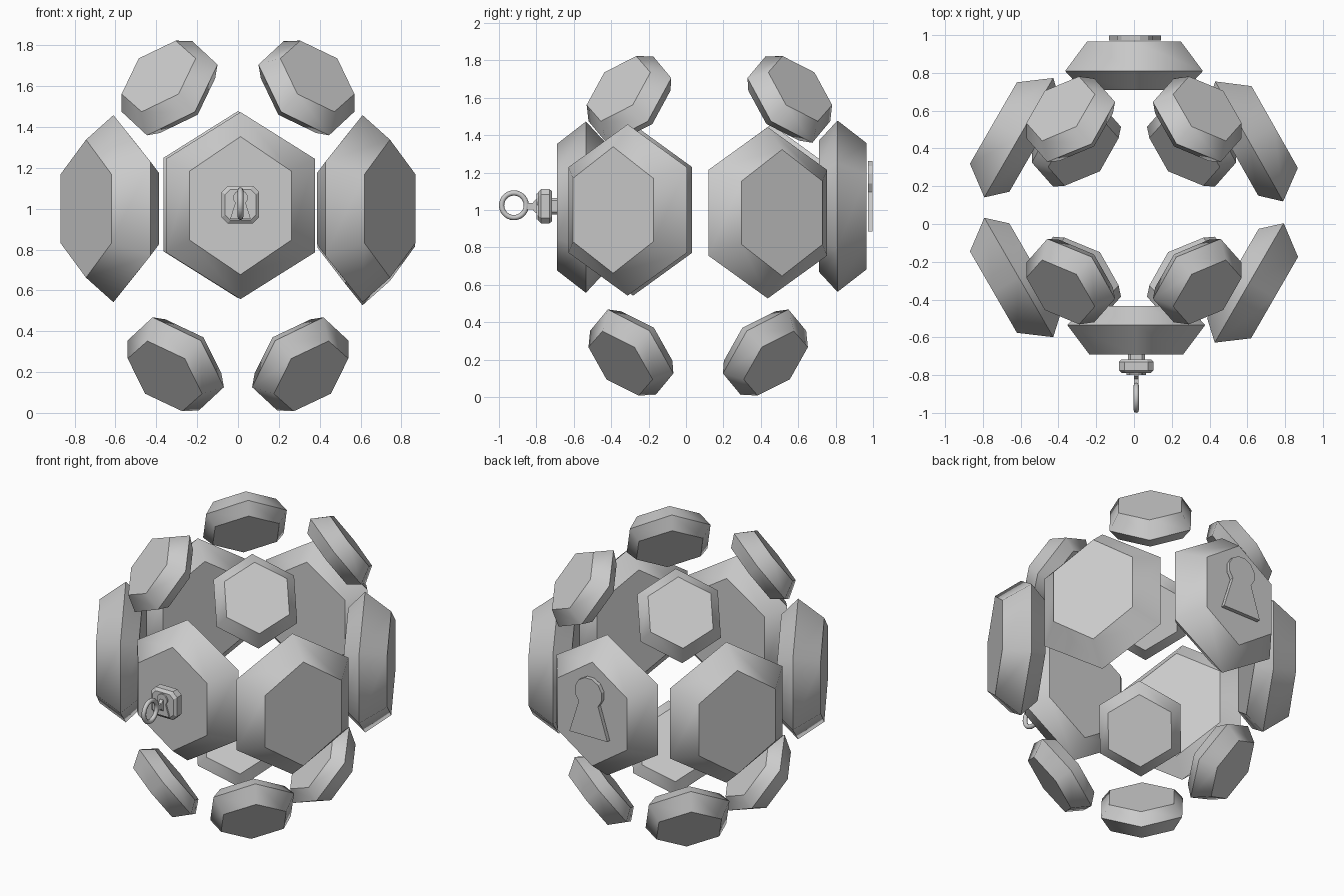
import bpy, bmesh, math
from mathutils import Vector, Matrix

if "Cube" in bpy.data.objects:
    bpy.data.objects.remove(bpy.data.objects["Cube"])


def finish(bm, name, matrix=Matrix()):
    bmesh.ops.recalc_face_normals(bm, faces=bm.faces)
    me = bpy.data.meshes.new(name)
    bm.to_mesh(me)
    bm.free()
    ob = bpy.data.objects.new(name, me)
    ob.matrix_world = matrix
    bpy.context.collection.objects.link(ob)
    return ob


def frame(center, normal):
    """Local z along the normal, local y as close to world up as possible."""
    n = Vector(normal).normalized()
    up = (Vector((0, 0, 1)) - n * n.z).normalized()
    right = up.cross(n)
    return Matrix.Translation(center) @ Matrix((right, up, n)).transposed().to_4x4()


def loft(name, loops, matrix, smooth_sides=False):
    """Skin a stack of outlines, each (points, depth), and cap the ends."""
    bm = bmesh.new()
    rings = [[bm.verts.new((x, y, d)) for x, y in pts] for pts, d in loops]
    n = len(rings[0])
    for a, b in zip(rings, rings[1:]):
        for i in range(n):
            j = (i + 1) % n
            f = bm.faces.new((a[i], a[j], b[j], b[i]))
            f.smooth = smooth_sides
    bm.faces.new(rings[0])
    bm.faces.new(rings[-1])
    for r in rings:
        for i in range(n):
            bm.edges.get((r[i], r[(i + 1) % n])).smooth = False
    return finish(bm, name, matrix)


def hexagon(r, sx):
    return [(r * sx * math.sin(k * math.pi / 3), r * math.cos(k * math.pi / 3)) for k in range(6)]


def chamfered_square(h, c):
    return [(h, h - c), (h - c, h), (c - h, h), (-h, h - c),
            (-h, c - h), (c - h, -h), (h - c, -h), (h, c - h)]


def keyhole(s):
    """Faceted round head above a flared slot; s is the total height."""
    r, cy = 0.26 * s, 0.24 * s
    head = [(r * math.cos(math.radians(a)), cy + r * math.sin(math.radians(a)))
            for a in range(-45, 226, 30)]
    return [(0.36 * s, -0.5 * s)] + head + [(-0.36 * s, -0.5 * s)]


# Large hexagonal shell plates around the middle
plates = [("front", (0.012, -0.535, 1.015), -90), ("back", (0.0, 0.81, 1.02), 90),
          ("back_right", (0.61, 0.437, 0.985), 29.5), ("front_right", (0.61, -0.312, 1.0), -30),
          ("back_left", (-0.61, 0.457, 1.0), 150), ("front_left", (-0.61, -0.283, 1.0), 210)]
for name, c, ang in plates:
    a = math.radians(ang)
    loft(name + "_plate",
         [(hexagon(0.35, 0.9), -0.10), (hexagon(0.458, 0.92), 0.0), (hexagon(0.338, 0.85), 0.155)],
         frame(c, (math.cos(a), math.sin(a), 0)), True)

# Small hexagonal plates above and below, on the diagonals
for level, xc, yf, yb, zc, nz in (("upper", 0.335, -0.30, 0.55, 1.59, 0.58),
                                  ("lower", 0.305, -0.29, 0.42, 0.24, -0.6)):
    for sx, side in ((-1, "left"), (1, "right")):
        for sy, y, end in ((-1, yf, "front"), (1, yb, "back")):
            loft(f"{level}_{end}_{side}_plate",
                 [(hexagon(0.22, 1), -0.07), (hexagon(0.285, 0.97), 0.0), (hexagon(0.215, 1), 0.10)],
                 frame((sx * xc, y, zc), (sx * 0.53, sy * 0.60, nz)), True)

# Lock body on the front plate
lx, lz = 0.012, 1.02
lock = frame((lx, 0, lz), (0, -1, 0))
loft("lock_mount", [(chamfered_square(0.045, 0.015), 0.685), (chamfered_square(0.045, 0.015), 0.72)], lock)
loft("lock_body", [(chamfered_square(0.08, 0.026), 0.717), (chamfered_square(0.092, 0.03), 0.73),
                   (chamfered_square(0.092, 0.03), 0.775), (chamfered_square(0.075, 0.025), 0.79)], lock)
loft("lock_keyhole", [(keyhole(0.14), 0.785), (keyhole(0.14), 0.80)], lock)

# Key stem and ring handle
loft("key_stem", [([(x * w, y * h) for x, y in ((1, 1), (-1, 1), (-1, -1), (1, -1))], d)
                  for w, h, d in ((0.012, 0.035, 0.79), (0.012, 0.035, 0.805),
                                  (0.011, 0.017, 0.82), (0.011, 0.017, 0.862))], lock)
bpy.ops.mesh.primitive_torus_add(major_radius=0.066, minor_radius=0.014, major_segments=28,
                                 minor_segments=8, location=(lx, -0.92, lz + 0.005),
                                 rotation=(0, math.pi / 2, 0))
ring = bpy.context.object
ring.name = "key_ring"
bpy.ops.object.shade_smooth()

# Keyhole badge on the back plate
loft("back_keyhole", [(keyhole(0.38), 0.972), (keyhole(0.38), 0.998)],
     frame((0.005, 0, 1.075), (0, 1, 0)))
